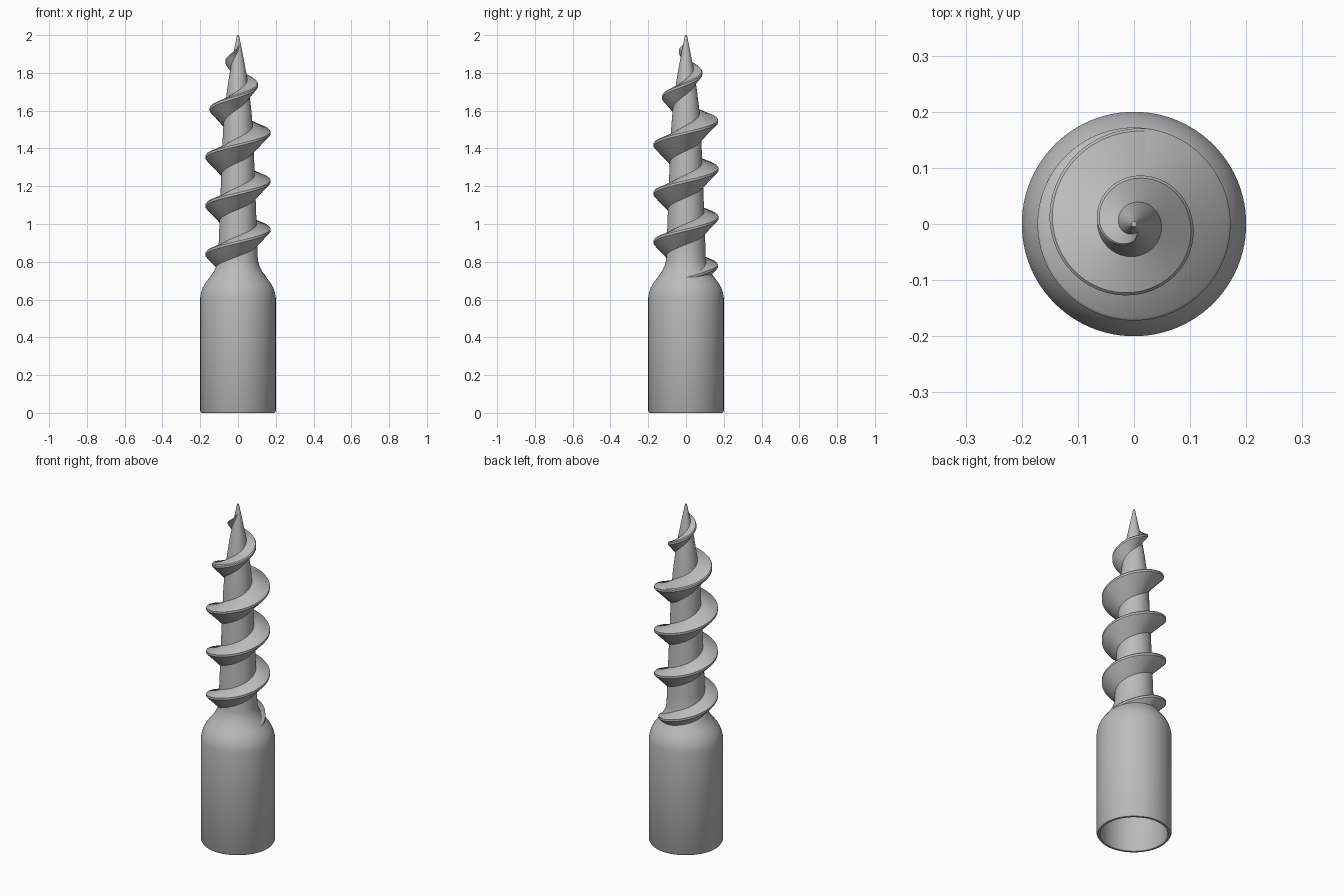
import bpy, math

if "Cube" in bpy.data.objects:
    bpy.data.objects.remove(bpy.data.objects["Cube"])

steel = bpy.data.materials.new("grey_steel")
steel.use_nodes = True
GREY = (0.5, 0.5, 0.5, 1)
steel.diffuse_color = GREY
steel.node_tree.nodes["Principled BSDF"].inputs["Base Color"].default_value = GREY


def add_object(name, verts, faces, angle):
    mesh = bpy.data.meshes.new(name)
    mesh.from_pydata(verts, [], faces)
    mesh.materials.append(steel)
    obj = bpy.data.objects.new(name, mesh)
    bpy.context.collection.objects.link(obj)
    bpy.ops.object.select_all(action='DESELECT')
    obj.select_set(True)
    bpy.context.view_layer.objects.active = obj
    bpy.ops.object.shade_smooth_by_angle(angle=math.radians(angle))
    return obj


def sweep(name, sections, closed_path, closed_section, angle):
    """Join equal point rows into a skin, capping open ends."""
    n, rows = len(sections[0]), len(sections)
    verts = [p for row in sections for p in row]
    faces = []
    for i in range(rows if closed_path else rows - 1):
        a, b = i * n, (i + 1) % rows * n
        for j in range(n if closed_section else n - 1):
            k = (j + 1) % n
            faces.append((a + j, b + j, b + k, a + k))
    if closed_section and not closed_path:
        faces.append(tuple(range(n)))
        faces.append(tuple((rows - 1) * n + j for j in reversed(range(n))))
    if closed_path and not closed_section:
        faces.append(tuple(i * n for i in reversed(range(rows))))
        faces.append(tuple(i * n + n - 1 for i in range(rows)))
    return add_object(name, verts, faces, angle)


def polar(r, a, z):
    return (r * math.cos(a), r * math.sin(a), z)


def lookup(table, z):
    """Linear interpolation in (z, radius) pairs."""
    if z <= table[0][0]:
        return table[0][1]
    for (z0, r0), (z1, r1) in zip(table, table[1:]):
        if z <= z1:
            return r0 + (r1 - r0) * (z - z0) / (z1 - z0)
    return table[-1][1]


# Hollow socket, rounded shoulder and tapering shaft, turned as one piece
socket = [(0.58, 0.178), (0.01, 0.178), (0, 0.182), (0, 0.194), (0.01, 0.2), (0.61, 0.2)]
shoulder = [(0.635, 0.196), (0.66, 0.188), (0.685, 0.175), (0.71, 0.156),
            (0.735, 0.137), (0.76, 0.122), (0.785, 0.111)]
shaft = [(0.81, 0.105), (0.9, 0.102), (1.2, 0.091), (1.4, 0.083), (1.5, 0.079),
         (1.6, 0.071), (1.7, 0.059), (1.8, 0.044), (1.9, 0.025), (2, 0.005)]
SIDES = 96
body = [[polar(r, 2 * math.pi * i / SIDES, z) for z, r in socket + shoulder + shaft]
        for i in range(SIDES)]
sweep("socket_and_shaft", body, True, False, 35)

# Spiral blade: sloping top, thin rim and steep underside, fading out at the point
PITCH, START, END = 0.257, 0.711, 1.95
rim = [(START, 0.15), (0.743, 0.148), (0.775, 0.17), (0.8, 0.172), (1.54, 0.172),
       (1.61, 0.15), (1.67, 0.128), (1.74, 0.105), (1.805, 0.085), (1.87, 0.064),
       (1.93, 0.033), (END, 0.014)]
STEPS = 440
blade = []
for i in range(STEPS + 1):
    z = START + (END - START) * i / STEPS
    a = 2 * math.pi * (z - START) / PITCH
    outer = lookup(rim, z)
    inner = min(lookup(shaft, z) * 0.75, outer - 0.004)
    width = outer - inner
    edge = min(0.012, width * 0.25)
    section = [(inner, z + edge + 0.3 * width), (outer - edge * 0.4, z + edge),
               (outer, z + edge * 0.5), (outer, z - edge * 0.5),
               (outer - edge * 0.4, z - edge), (inner, z - edge - 0.95 * width)]
    blade.append([polar(r, a, h) for r, h in section])
sweep("spiral_blade", blade, False, True, 35)
